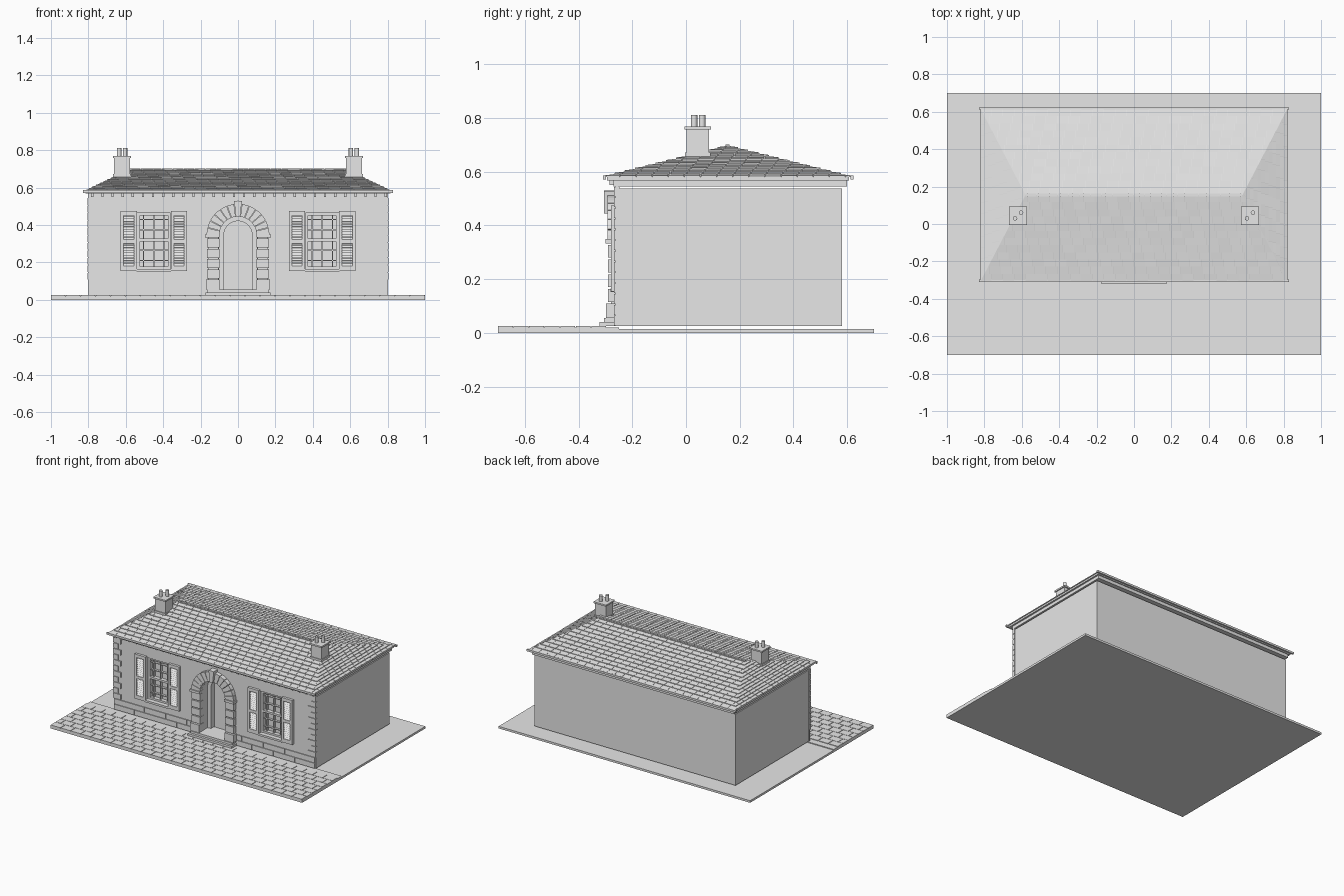
import bpy, bmesh, math, random

random.seed(4)
cube = bpy.data.objects.get("Cube")
if cube:
    bpy.data.objects.remove(cube, do_unlink=True)

stone = bpy.data.materials.new("pale_grey")
stone.use_nodes = True
GREY = (0.8, 0.8, 0.8, 1)
stone.diffuse_color = GREY
stone.node_tree.nodes["Principled BSDF"].inputs["Base Color"].default_value = GREY


def finish(name, bm):
    bmesh.ops.recalc_face_normals(bm, faces=bm.faces)
    mesh = bpy.data.meshes.new(name)
    bm.to_mesh(mesh)
    bm.free()
    mesh.materials.append(stone)
    ob = bpy.data.objects.new(name, mesh)
    bpy.context.collection.objects.link(ob)
    return ob


def hexa(bm, low, high):
    """Solid between two matching four-point loops."""
    a = [bm.verts.new(p) for p in low]
    b = [bm.verts.new(p) for p in high]
    bm.faces.new(a[::-1])
    bm.faces.new(b)
    for i in range(4):
        j = (i + 1) % 4
        bm.faces.new((a[i], a[j], b[j], b[i]))


def ring(x0, x1, y0, y1, z):
    return [(x0, y0, z), (x1, y0, z), (x1, y1, z), (x0, y1, z)]


def boxes(name, items, mirror=False):
    """Boxes given as x0, x1, y0, y1, z0, z1."""
    bm = bmesh.new()
    for x0, x1, y0, y1, z0, z1 in items:
        hexa(bm, ring(x0, x1, y0, y1, z0), ring(x0, x1, y0, y1, z1))
        if mirror:
            hexa(bm, ring(-x1, -x0, y0, y1, z0), ring(-x1, -x0, y0, y1, z1))
    return finish(name, bm)


def prism(bm, outline, y0, y1):
    """Solid from an x, z outline, extruded along y."""
    a = [bm.verts.new((x, y0, z)) for x, z in outline]
    b = [bm.verts.new((x, y1, z)) for x, z in outline]
    bm.faces.new(a)
    bm.faces.new(b[::-1])
    for i in range(len(a)):
        j = (i + 1) % len(a)
        bm.faces.new((a[i], b[i], b[j], a[j]))


def arc(r, a0, a1, n):
    steps = [math.radians(a0 + (a1 - a0) * i / n) for i in range(n + 1)]
    return [(r * math.cos(a), SPRING + r * math.sin(a)) for a in steps]


SPRING, WX = 0.345, 0.45
FACE, BODY = -0.262, -0.25

# Ground slab and staggered paving
boxes("ground_slab", [(-1, 1, -0.7, 0.7, 0, 0.015)])
setts = [(-1, 1, -0.7, -0.25, 0.012, 0.021)]
ROWS, W = 7, 0.08
for r in range(ROWS):
    y = -0.7 + r * 0.058
    x = -1 - (r % 2) * W / 2
    while x < 1:
        lo, hi = max(x, -1), min(x + W - 0.004, 1)
        setts.append((lo, hi, y, y + 0.055, 0.016, 0.025))
        x += W
boxes("paving", setts)

# Walls with door and window openings
body = boxes("walls", [(-0.8, 0.8, BODY, 0.58, 0.025, 0.537)])
facade = boxes("front_facing", [(-0.802, 0.802, FACE, BODY, 0.025, 0.555)])
bm = bmesh.new()
prism(bm, [(-0.102, 0.03), (0.102, 0.03)] + arc(0.102, 0, 180, 20), -0.4, -0.16)
for s in (-1, 1):
    hexa(bm, ring(s * WX - 0.09, s * WX + 0.09, -0.4, -0.222, 0.165),
         ring(s * WX - 0.09, s * WX + 0.09, -0.4, -0.222, 0.465))
cutter = finish("opening_cutter", bm)
cutter.hide_render = True
for ob in (body, facade):
    mod = ob.modifiers.new("openings", "BOOLEAN")
    mod.object = cutter
    mod.solver = "EXACT"
    bpy.context.view_layer.objects.active = ob
    bpy.ops.object.modifier_apply(modifier=mod.name)
bpy.data.objects.remove(cutter, do_unlink=True)

# Plinth stones and corner quoins
plinth = []
for row in range(2):
    edges = [0.176] + [0.3 + 0.17 * i - 0.08 * row for i in range(3)] + [0.8]
    for a, b in zip(edges, edges[1:]):
        plinth.append((a, b - 0.003, FACE - 0.006, FACE, 0.027 + row * 0.04, 0.064 + row * 0.04))
boxes("plinth_stones", plinth, mirror=True)
quoins = []
for i in range(11):
    z = 0.108 + i * 0.04
    quoins.append((0.745 + 0.022 * (i % 2), 0.805, FACE - 0.006, BODY + 0.002, z, z + 0.036))
boxes("corner_quoins", quoins, mirror=True)

# Windows: frame, sill and glazing bars
bars = []
for dx in (-0.083, 0.083):
    bars.append((WX + dx - 0.008, WX + dx + 0.008, -0.252, -0.22, 0.165, 0.465))
for z in (0.172, 0.32, 0.458):
    bars.append((WX - 0.09, WX + 0.09, -0.25, -0.22, z - 0.007, z + 0.007))
for dx in (-0.055, 0, 0.055):
    bars.append((WX + dx - 0.003, WX + dx + 0.003, -0.24, -0.22, 0.165, 0.465))
for z in (0.21, 0.265, 0.375, 0.43):
    bars.append((WX - 0.09, WX + 0.09, -0.238, -0.22, z - 0.003, z + 0.003))
bars.append((WX - 0.093, WX + 0.093, -0.282, -0.23, 0.152, 0.166))
boxes("window_frames", bars, mirror=True)

# Louvred shutters
parts = []
for s in (-1, 1):
    c = WX + s * 0.134
    for dx in (-0.035, 0.035):
        parts.append((c + dx - 0.008, c + dx + 0.008, -0.28, FACE, 0.155, 0.475))
    for z0, z1 in ((0.155, 0.182), (0.302, 0.322), (0.452, 0.475)):
        parts.append((c - 0.03, c + 0.03, -0.28, FACE, z0, z1))
boxes("shutter_frames", parts, mirror=True)
bm = bmesh.new()
for c in (-WX - 0.134, -WX + 0.134, WX - 0.134, WX + 0.134):
    for z0 in (0.182, 0.322):
        for i in range(9):
            z = z0 + i * 0.0138
            hexa(bm, ring(c - 0.028, c + 0.028, -0.277, -0.274, z),
                 ring(c - 0.028, c + 0.028, -0.266, FACE, z + 0.0125))
finish("shutter_louvres", bm)

# Doorway: steps, rusticated piers, arch stones, recessed door
boxes("door_steps", [(-0.175, 0.175, -0.322, -0.25, 0.025, 0.04),
                     (-0.165, 0.165, -0.305, -0.165, 0.038, 0.055)])
piers = [(0.1, 0.172, -0.298, BODY, 0.055, 0.11), (0.103, 0.16, -0.28, BODY, 0.1, 0.335),
         (0.098, 0.176, -0.3, BODY, 0.333, 0.35)]
for i in range(4):
    z = 0.115 + i * 0.055
    piers.append((0.1, 0.167, -0.29, BODY, z, z + 0.048))
boxes("door_piers", piers, mirror=True)
bm = bmesh.new()
N = 13
for i in range(N):
    key = i == N // 2
    a0, a1 = 180 * i / N + 0.5, 180 * (i + 1) / N - 0.5
    outer = 0.185 if key else 0.168
    prism(bm, arc(0.1, a0, a1, 2) + arc(outer, a1, a0, 2), -0.305 if key else -0.292, BODY)
finish("arch_stones", bm)
bm = bmesh.new()
prism(bm, arc(0.102, 0, 180, 20) + arc(0.076, 180, 0, 20), -0.2, -0.16)
for s in (-1, 1):
    hexa(bm, ring(s * 0.089 - 0.013, s * 0.089 + 0.013, -0.2, -0.16, 0.05),
         ring(s * 0.089 - 0.013, s * 0.089 + 0.013, -0.2, -0.16, SPRING))
finish("door_frame", bm)

# Cornice, brackets and gutters
boxes("cornice", [(-0.803, 0.803, -0.27, 0.6, 0.546, 0.576),
                  (-0.815, 0.815, -0.295, 0.607, 0.568, 0.581)])
boxes("cornice_brackets", [(-0.785 + i * 0.0541, -0.773 + i * 0.0541, -0.284, -0.26, 0.551, 0.57)
                           for i in range(30)])
boxes("gutters", [(-0.83, 0.83, y - 0.006, y + 0.006, 0.572, 0.586) for y in (-0.304, 0.618)])

# Hipped roof with courses of slates
Y_MID, HX, RX, HY, Z0, RISE = 0.155, 0.82, 0.58, 0.46, 0.58, 0.115


def level(t):
    return HX + (RX - HX) * t, HY * (1 - t), Z0 + RISE * t


bm = bmesh.new()
hx, hy, z = level(0)
tx, ty, tz = level(0.999)
hexa(bm, ring(-hx, hx, Y_MID - hy, Y_MID + hy, z), ring(-tx, tx, Y_MID - ty, Y_MID + ty, tz))
finish("roof_core", bm)

bm = bmesh.new()
COURSES, SLATE = 12, 0.06
for k in range(COURSES):
    (ax, ay, az), (bx, by, bz) = level(k / COURSES), level((k + 1) / COURSES)
    for side in range(4):
        lengthwise = side < 2
        sign = -1 if side % 2 else 1
        la, lb = (ax, bx) if lengthwise else (ay, by)
        da, db = (ay, by) if lengthwise else (ax, bx)

        def point(u, d, h):
            return (u, Y_MID + sign * d, h) if lengthwise else (sign * d, Y_MID + u, h)

        u = -la - (k % 2) * SLATE / 2
        while u < la:
            v = u + SLATE - 0.002
            a0, a1 = max(u, -la), min(v, la)
            b0, b1 = max(-lb, min(u, lb)), max(-lb, min(v, lb))
            u += SLATE
            if a1 - a0 < 0.004:
                continue
            lift = 0.005 + random.random() * 0.0015
            low = [point(a0, da, az), point(a1, da, az), point(b1, db, bz), point(b0, db, bz)]
            high = [point(a0, da, az + lift), point(a1, da, az + lift),
                    point(b1, db, bz + 0.0015), point(b0, db, bz + 0.0015)]
            hexa(bm, low, high)
bmesh.ops.dissolve_degenerate(bm, dist=1e-5, edges=bm.edges)
finish("roof_slates", bm)
boxes("ridge_tiles", [(-0.58 + i * 0.058, -0.524 + i * 0.058, Y_MID - 0.007, Y_MID + 0.007, 0.69, 0.702)
                      for i in range(20)])

# Chimneys with two pots each
boxes("chimney_stacks", [(0.578, 0.662, 0.002, 0.086, 0.62, 0.765),
                         (0.573, 0.667, -0.003, 0.091, 0.64, 0.672),
                         (0.571, 0.669, -0.006, 0.094, 0.758, 0.769)], mirror=True)
for side, cx in (("right", -0.62), ("left", 0.62)):
    for i, (dx, y) in enumerate(((-0.016, 0.03), (0.016, 0.06))):
        bpy.ops.mesh.primitive_cylinder_add(vertices=16, radius=0.012, depth=0.05,
                                            location=(cx + dx, y, 0.786))
        pot = bpy.context.object
        pot.name = f"chimney_pot_{side}_{i + 1}"
        pot.data.materials.append(stone)
        bpy.ops.object.shade_smooth_by_angle()
